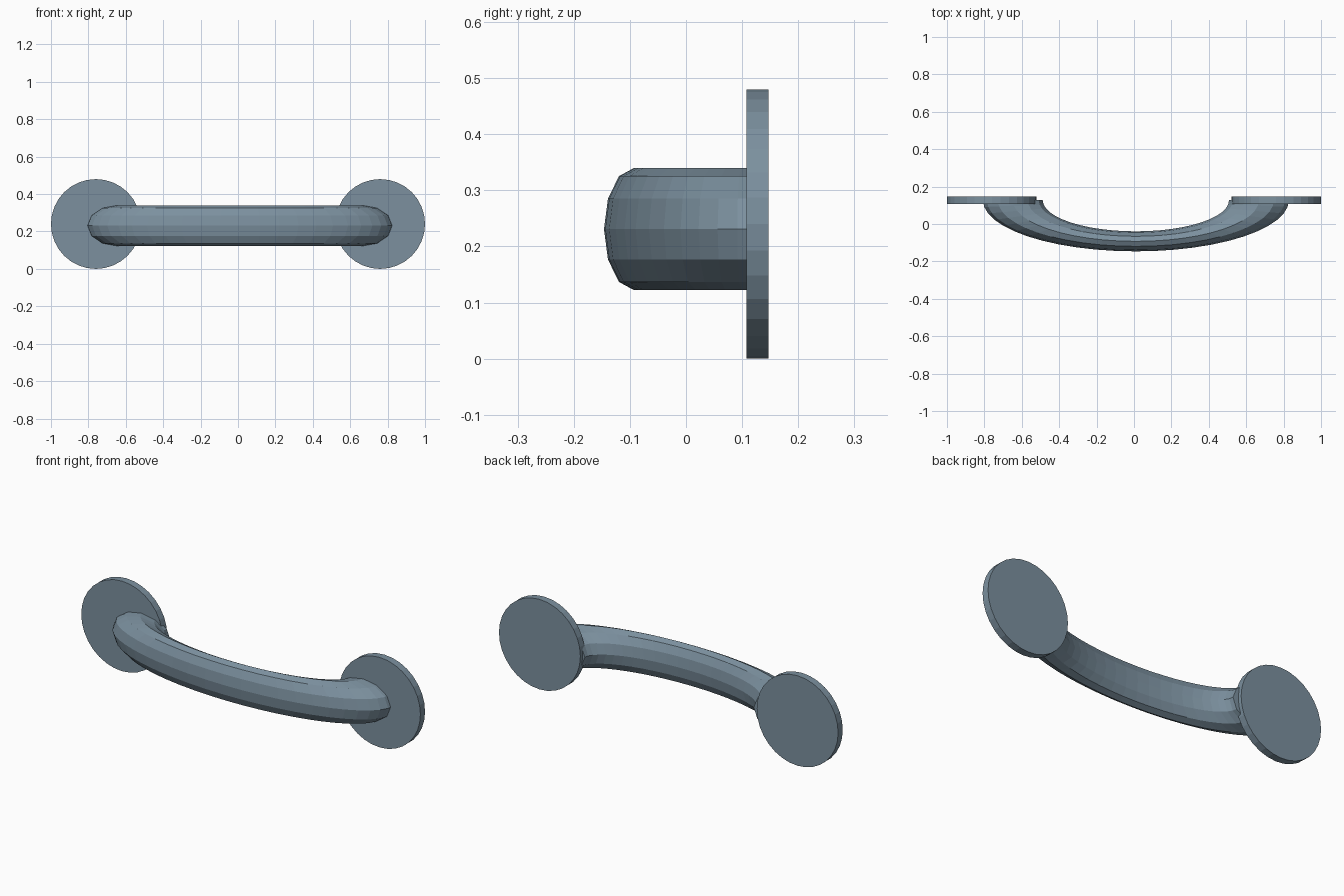
import bpy, bmesh, math

if "Cube" in bpy.data.objects:
    bpy.data.objects.remove(bpy.data.objects["Cube"])

steel = bpy.data.materials.new("slate blue grey")
steel.diffuse_color = (0.20, 0.28, 0.345, 1)
steel.use_nodes = True
steel.node_tree.nodes["Principled BSDF"].inputs["Base Color"].default_value = steel.diffuse_color


def finish(bm, name):
    bmesh.ops.recalc_face_normals(bm, faces=bm.faces[:])
    mesh = bpy.data.meshes.new(name)
    bm.to_mesh(mesh)
    bm.free()
    mesh.materials.append(steel)
    obj = bpy.data.objects.new(name, mesh)
    bpy.context.collection.objects.link(obj)
    return obj


# Curved grip: half a 12-sided ring, flattened in depth
MAJOR, MINOR, SIDES, STEPS = 0.658, 0.16, 12, 24
DEPTH, HEIGHT = 0.334, 0.68
bm = bmesh.new()
rings = []
for i in range(STEPS + 1):
    a = math.pi * i / STEPS
    ring = []
    for j in range(SIDES):
        b = 2 * math.pi * j / SIDES
        r = MAJOR + MINOR * math.cos(b)
        ring.append(bm.verts.new((0.01 + r * math.cos(a),
                                  0.127 - DEPTH * r * math.sin(a),
                                  0.231 + HEIGHT * MINOR * math.sin(b))))
    rings.append(ring)
for r0, r1 in zip(rings, rings[1:]):
    for j in range(SIDES):
        k = (j + 1) % SIDES
        bm.faces.new((r0[j], r0[k], r1[k], r1[j]))
bm.faces.new(rings[0])
bm.faces.new(rings[-1])
finish(bm, "curved_grip")

# Round mounting plates at both ends
for side, x in (("left", -0.76), ("right", 0.76)):
    bm = bmesh.new()
    bmesh.ops.create_cone(bm, cap_ends=True, segments=32,
                          radius1=0.24, radius2=0.24, depth=0.039)
    plate = finish(bm, side + "_mounting_plate")
    plate.rotation_euler.x = math.pi / 2
    plate.location = (x, 0.1275, 0.24)
